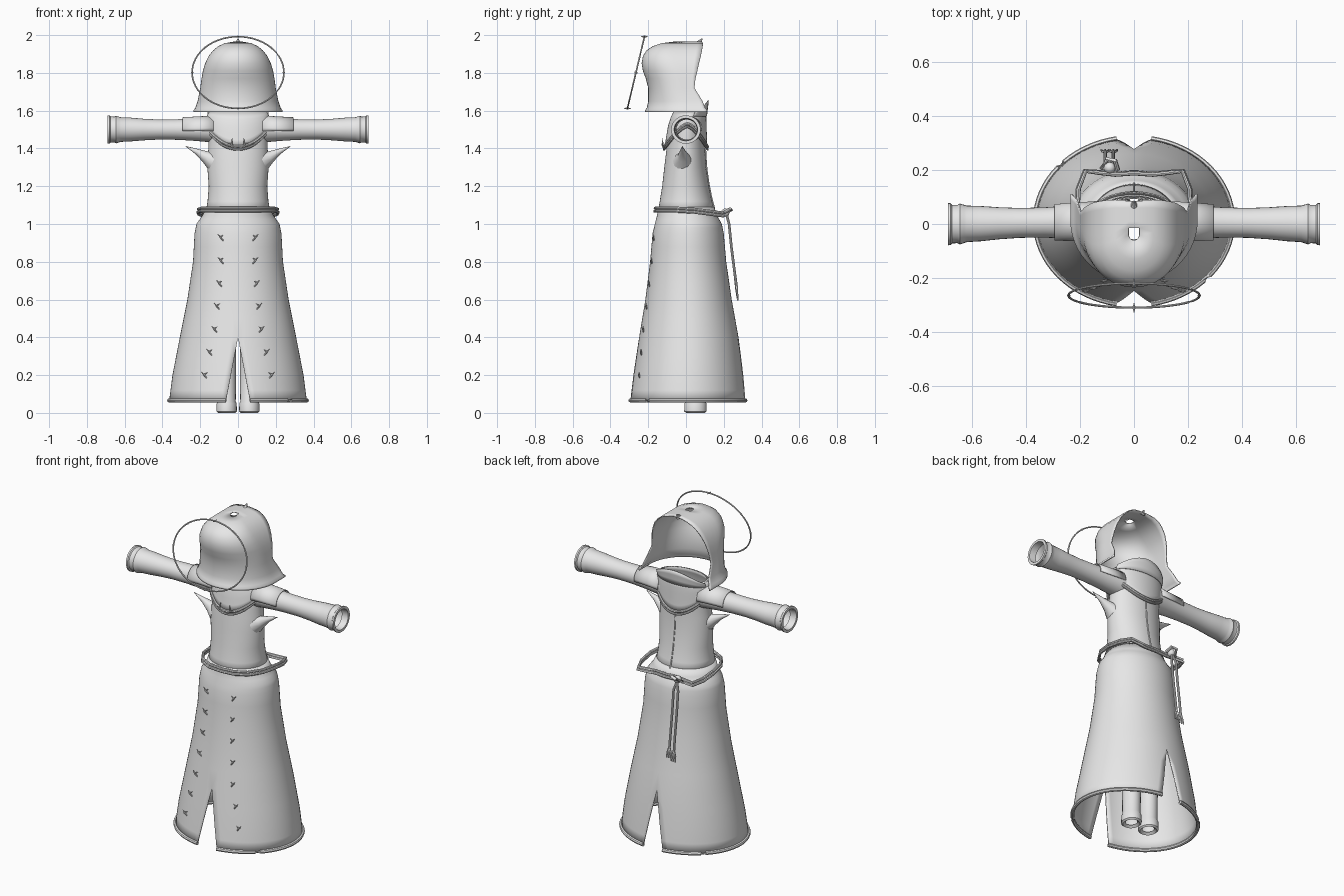
import bpy, bmesh
from math import sin, cos, pi, asin, sqrt, radians
from mathutils import Vector

if "Cube" in bpy.data.objects:
    bpy.data.objects.remove(bpy.data.objects["Cube"])

cloth = bpy.data.materials.new("light_grey")
cloth.use_nodes = True
GREY = (0.8, 0.8, 0.8, 1)
cloth.diffuse_color = GREY
cloth.node_tree.nodes["Principled BSDF"].inputs["Base Color"].default_value = GREY


def finish(name, bm, thick=0):
    """Turn a bmesh into a smooth object, with an optional inner skin."""
    bmesh.ops.remove_doubles(bm, verts=bm.verts, dist=0.0004)
    bmesh.ops.recalc_face_normals(bm, faces=bm.faces)
    me = bpy.data.meshes.new(name)
    bm.to_mesh(me)
    bm.free()
    me.materials.append(cloth)
    ob = bpy.data.objects.new(name, me)
    bpy.context.collection.objects.link(ob)
    if thick:
        mod = ob.modifiers.new("thickness", "SOLIDIFY")
        mod.thickness, mod.offset = thick, -1
    bpy.ops.object.select_all(action="DESELECT")
    ob.select_set(True)
    bpy.context.view_layer.objects.active = ob
    bpy.ops.object.shade_smooth_by_angle(angle=radians(40))
    return ob


def loft(bm, rows, closed=False):
    """Skin a list of equally long point rows."""
    grid = [[bm.verts.new(p) for p in row] for row in rows]
    n = len(rows[0])
    for a, b in zip(grid, grid[1:]):
        for j in range(n if closed else n - 1):
            k = (j + 1) % n
            bm.faces.new((a[j], a[k], b[k], b[j]))
    return grid


def tube(bm, pts, radius, closed=False, sides=8):
    """Sweep a circle along points; radius may be a list for tapering."""
    pts = [Vector(p) for p in pts]
    n = len(pts)
    radii = radius if isinstance(radius, (list, tuple)) else [radius] * n
    rows = []
    for i, p in enumerate(pts):
        before = pts[i - 1] if closed or i else p
        after = pts[(i + 1) % n] if closed or i < n - 1 else p
        d = (after - before).normalized()
        ref = Vector((1, 0, 0)) if abs(d.x) < 0.75 else Vector((0, 1, 0))
        if closed:
            ref = Vector((0, 0, 1)) if abs(d.z) < 0.8 else Vector((0, 1, 0))
        u = d.cross(ref).normalized()
        v = d.cross(u)
        rows.append([p + radii[i] * (u * cos(t) + v * sin(t))
                     for t in (2 * pi * k / sides for k in range(sides))])
    if closed:
        rows.append(rows[0])
    grid = loft(bm, rows, True)
    if not closed:
        bm.faces.new(grid[0])
        bm.faces.new(grid[-1])


def at(levels, z):
    """Interpolate (z, half width, front y, back y) levels at a height."""
    for a, b in zip(levels, levels[1:]):
        if z <= b[0]:
            t = max(0, (z - a[0]) / (b[0] - a[0]))
            return [p + (q - p) * t for p, q in zip(a, b)][1:]
    return levels[-1][1:]


def around(levels, z, phi, grow=0):
    w, f, b = at(levels, z)
    return Vector(((w + grow) * sin(phi), (f + b) / 2 - ((b - f) / 2 + grow) * cos(phi), z))


# Skirt: two halves that part below the front and back slits
SKIRT = [(0.06, .365, -.3, .32), (.2, .347, -.28, .305), (.4, .308, -.248, .278),
         (.6, .268, -.215, .242), (.8, .238, -.19, .213), (.95, .23, -.177, .2),
         (1.0, .22, -.165, .19), (1.05, .185, -.152, .162), (1.09, .168, -.148, .15)]


def half_row(z, side, n=32):
    w = at(SKIRT, z)[0]
    gap = asin(0.065 * max(0, 0.4 - z) / 0.34 / w)
    return [around(SKIRT, z, side * (gap + (pi - 2 * gap) * i / n)) for i in range(n + 1)]


bm = bmesh.new()
heights = [.06, .12, .2, .3, .4, .5, .6, .7, .8, .88, .95, .98, 1.0, 1.025, 1.05, 1.09]
for side in (1, -1):
    loft(bm, [half_row(z, side) for z in heights])
finish("skirt", bm, 0.006)

bm = bmesh.new()
for side in (1, -1):
    tube(bm, half_row(.066, side), 0.011)
finish("skirt_hem", bm)

# Thorn clasps down the front of the skirt
bm = bmesh.new()
for i, x in enumerate([.09, .09, .098, .11, .123, .15, .177]):
    z = .93 - i * .1215
    for side in (1, -1):
        w, f, b = at(SKIRT, z)
        mid = (f + b) / 2
        y = mid - (b - f) / 2 * sqrt(1 - (x / w) ** 2) - .005
        c = Vector((side * x, y, z))
        for tip, tail in (((.017, .016), (-.012, -.018)), ((-.014, .012), (.004, 0))):
            tube(bm, [c + Vector((side * tail[0], 0, tail[1])), c + Vector((side * .004, -.006, 0)),
                      c + Vector((side * tip[0], -.004, tip[1]))], [.003, .005, .001], sides=6)
finish("skirt_clasps", bm)

# Bodice
TORSO = [(1.06, .172, -.15, .155), (1.12, .161, -.139, .138), (1.2, .155, -.126, .121),
         (1.3, .162, -.115, .107), (1.38, .158, -.105, .102), (1.45, .155, -.096, .1),
         (1.52, .162, -.086, .1), (1.57, .158, -.072, .1), (1.595, .145, -.06, .098)]
TURN = [2 * pi * i / 48 for i in range(48)]
bm = bmesh.new()
loft(bm, [[around(TORSO, lv[0], p) for p in TURN] for lv in TORSO], True)
finish("bodice", bm, 0.005)
bm = bmesh.new()
tube(bm, [around(TORSO, 1.08 + .07 * i, pi, .001) for i in range(6)], 0.004, sides=6)
finish("back_seam", bm)

# Yoke with pointed lower edge, its corded rim and the raised collar
def yoke_edge(p):
    return 1.53 - 0.12 * abs(cos(p)) ** 1.6


bm = bmesh.new()
loft(bm, [[around(TORSO, yoke_edge(p) + (1.592 - yoke_edge(p)) * k / 5, p, .012 - .001 * k)
           for p in TURN] for k in range(6)], True)
finish("yoke", bm, 0.004)
bm = bmesh.new()
for drop, r in ((0, .008), (.016, .006)):
    tube(bm, [around(TORSO, yoke_edge(p) - drop, p, .013) for p in TURN], r, True)
finish("yoke_cord", bm)
bm = bmesh.new()
span = [pi + radians(a) for a in range(-75, 76, 5)]
loft(bm, [[around(TORSO, 1.57, p, .006) + Vector((0, .01 * k, (.02 + .065 * cos(p) ** 2) * k))
           for p in span] for k in (0, .35, .7, 1)])
finish("collar", bm, 0.005)
bm = bmesh.new()
for s in (1, -1):
    tube(bm, [(s * .012, -.115, 1.4), (s * .035, -.125, 1.42), (s * .03, -.122, 1.455)], [.006, .005, .001])
    tube(bm, [(s * .033, -.124, 1.42), (s * .055, -.122, 1.43)], [.005, .001])
finish("yoke_thorns", bm)

# Sleeves, shoulder caps and side thorns
def arm_ring(s, x, r, n=28, a=0, b=2 * pi, z=1.5):
    y = .008 - .018 * (x - .2)
    return [(s * x, y + 1.04 * r * cos(a + (b - a) * i / n), z + r * sin(a + (b - a) * i / n))
            for i in range(n if b - a > 6 else n + 1)]


SLEEVE = [(.12, .07), (.18, .064), (.25, .058), (.33, .054), (.42, .053), (.5, .057), (.57, .063),
          (.62, .065), (.63, .068), (.645, .073), (.655, .068), (.675, .069), (.68, .075), (.69, .075),
          (.69, .06), (.65, .056)]
for s, word in ((1, "left"), (-1, "right")):
    bm = bmesh.new()
    loft(bm, [arm_ring(s, x, r) for x, r in SLEEVE], True)
    finish(word + "_sleeve", bm)
    bm = bmesh.new()
    loft(bm, [arm_ring(s, x, r, 16, -.1, pi + .1) for x, r in ((.13, .074), (.2, .07), (.295, .065))])
    finish(word + "_shoulder_cap", bm, 0.005)
    bm = bmesh.new()
    tube(bm, [(s * .13, -.015, 1.335), (s * .17, -.015, 1.355), (s * .215, -.018, 1.382),
              (s * .278, -.02, 1.412)], [.055, .032, .016, .001], sides=12)
    finish(word + "_side_thorn", bm)
    # Leg
    bm = bmesh.new()
    loft(bm, [[(s * .06 + r * cos(p), .05 + 1.1 * r * sin(p), z) for p in TURN[::2]]
              for z, r in ((.012, .03), (0, .045), (.008, .054), (.05, .053), (.06, .048), (.3, .05), (.9, .058))], True)
    finish(word + "_leg", bm)

# Hood: arched shell open at the back, with a small hole in the crown
HOOD = [(1.592, .236, -.217, .112), (1.602, .236, -.217, .112), (1.614, .226, -.208, .102),
        (1.65, .214, -.2, .088), (1.72, .2, -.2, .045), (1.77, .193, -.213, .05), (1.81, .186, -.228, .06),
        (1.85, .174, -.235, .068), (1.89, .155, -.228, .078), (1.92, .131, -.208, .084),
        (1.942, .104, -.175, .088), (1.957, .07, -.13, .09), (1.966, .02, -.06, .085)]
LEG, ARC = 5, 26


def hood_row(z, w, f, b):
    mid = f + min(w, .7 * (b - f))
    leg = [(w, b + (mid - b) * i / LEG, z) for i in range(LEG)]
    arc = [(w * cos(pi * i / ARC), mid - (mid - f) * sin(pi * i / ARC), z) for i in range(ARC + 1)]
    return leg + arc + [(-x, y, h) for x, y, h in reversed(leg)]


bm = bmesh.new()
crown = loft(bm, [hood_row(*lv) for lv in HOOD])[-1]
for i in range(LEG - 1):
    bm.faces.new((crown[i], crown[i + 1], crown[-2 - i], crown[-1 - i]))
finish("hood", bm, 0.006)
bm = bmesh.new()
tube(bm, [(0, .07, 1.958), (0, .085, 1.982)], [.016, .002])
finish("hood_peak", bm)

# Halo ring with small points
def halo_point(a, k=1):
    return Vector((.243 * k * sin(a), -.265 + .045 * k * cos(a), 1.802 + .19 * k * cos(a)))


bm = bmesh.new()
tube(bm, [halo_point(2 * pi * i / 64) for i in range(64)], 0.0042, True)
for i in range(8):
    a = pi * i / 4
    r = .008 if i % 2 == 0 else .005
    tube(bm, [halo_point(a, .97), halo_point(a), halo_point(a, 1.025)], [.001, r, .001], sides=6)
for a in (0, pi):
    c = halo_point(a)
    tube(bm, [c + Vector((0, y, 0)) for y in (-.018, 0, .018)], [.001, .006, .001], sides=6)
finish("halo", bm)

# Rope belt, knot and hanging tassels
BELT = [(0, -.163), (.08, -.155), (.15, -.118), (.195, -.05), (.21, .04), (.205, .13), (.18, .195),
        (.13, .19), (.07, .183), (0, .188)]
loop = BELT + [(-x, y) for x, y in BELT[-2:0:-1]]
bm = bmesh.new()
for z, k in ((1.084, 1), (1.068, 1.015)):
    tube(bm, [(x * k, y * k, z - (.025 * y / .19 if y > 0 else 0)) for x, y in loop], 0.008, True)
finish("rope_belt", bm)
bm = bmesh.new()
bmesh.ops.create_uvsphere(bm, u_segments=12, v_segments=8, radius=.022)
bmesh.ops.translate(bm, verts=bm.verts, vec=(-.09, .208, 1.06))
tube(bm, [(-.06, .2, 1.06), (-.07, .235, 1.08), (-.1, .24, 1.075), (-.12, .205, 1.05)], .009)
for x, low in ((-.077, .665), (-.107, .65)):
    tube(bm, [(-.09, .215, 1.05), (x, .228, 1.0), (x, .24, .88), (x, .258, .74), (x, .268, low)], .007)
    for dx in (-.014, 0, .014):
        tube(bm, [(x, .268, low + .005), (x + dx * .8, .27, low - .025), (x + dx, .275, low - .055)], [.007, .005, .004], sides=6)
finish("belt_tassels", bm)
